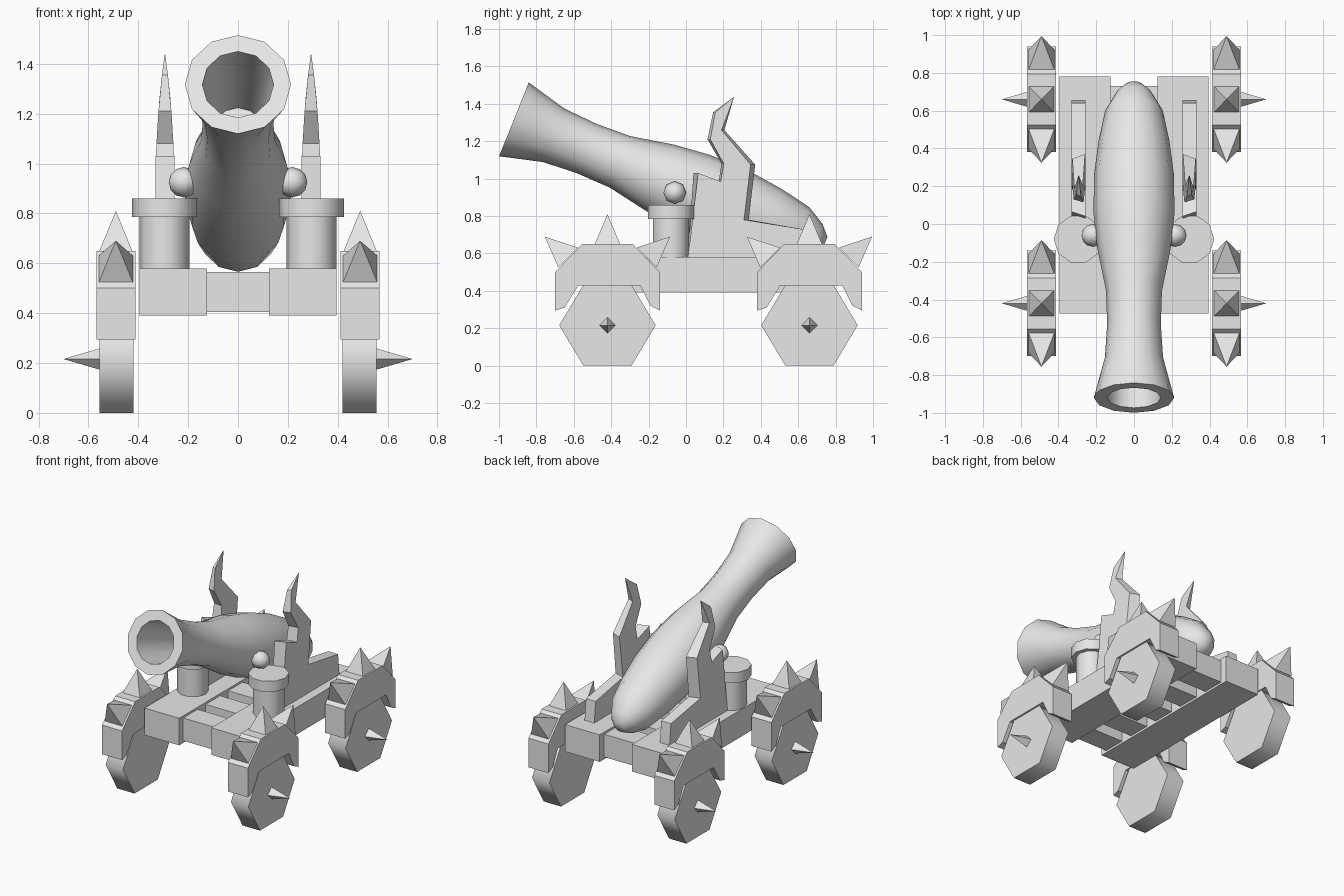
import bpy, bmesh, math
from mathutils import Vector, Matrix

if "Cube" in bpy.data.objects:
    bpy.data.objects.remove(bpy.data.objects["Cube"])

grey = bpy.data.materials.new("plain_grey")
grey.diffuse_color = (0.8, 0.8, 0.8, 1)
grey.use_nodes = True
grey.node_tree.nodes["Principled BSDF"].inputs["Base Color"].default_value = grey.diffuse_color


def finish(bm, name, smooth=None):
    bmesh.ops.recalc_face_normals(bm, faces=bm.faces[:])
    me = bpy.data.meshes.new(name)
    bm.to_mesh(me)
    bm.free()
    me.materials.append(grey)
    ob = bpy.data.objects.new(name, me)
    bpy.context.collection.objects.link(ob)
    if smooth:
        bpy.ops.object.select_all(action='DESELECT')
        ob.select_set(True)
        bpy.context.view_layer.objects.active = ob
        bpy.ops.object.shade_smooth_by_angle(angle=math.radians(smooth))
    return ob


def loft(rings, name, smooth=None, close=False):
    """Skin a list of equal-length point rings; cap the ends or join them."""
    bm = bmesh.new()
    vs = [[bm.verts.new(p) for p in r] for r in rings]
    n = len(vs[0])
    pairs = list(zip(vs, vs[1:]))
    for a, b in pairs:
        for i in range(n):
            j = (i + 1) % n
            bm.faces.new((a[i], a[j], b[j], b[i]))
    bm.faces.new(vs[0])
    bm.faces.new(vs[-1])
    return finish(bm, name, smooth)


def slab(profile, x0, x1, name, smooth=None):
    """Extrude a y-z outline along x."""
    return loft([[(x, y, z) for y, z in profile] for x in (x0, x1)], name, smooth)


def box(x0, x1, y0, y1, z0, z1, name):
    return slab([(y0, z0), (y1, z0), (y1, z1), (y0, z1)], x0, x1, name)


def disc(cx, cy, r, z0, z1, name, n=10):
    ring = [(cx + r * math.cos(2 * math.pi * i / n),
             cy + r * math.sin(2 * math.pi * i / n)) for i in range(n)]
    return loft([[(x, y, z) for x, y in ring] for z in (z0, z1)], name, 40)


def spike(base, u, v, tip, name):
    """Four-sided pyramid with half-axes u and v."""
    b, u, v = Vector(base), Vector(u), Vector(v)
    bm = bmesh.new()
    q = [bm.verts.new(p) for p in (b + u + v, b - u + v, b - u - v, b + u - v)]
    t = bm.verts.new(tip)
    bm.faces.new(q)
    for i in range(4):
        bm.faces.new((q[i], q[(i + 1) % 4], t))
    return finish(bm, name)


# Barrel: lathe along a tilted axis, with the bore turned inward at the muzzle
muzzle = Vector((0, -0.92, 1.317))
axis = Vector((0, 0.928, -0.372))
up = Vector((0, 0.372, 0.928))
profile = [(0.5, 0.10), (0, 0.143), (0, 0.213), (0.08, 0.192), (0.23, 0.154),
           (0.42, 0.142), (0.61, 0.148), (0.85, 0.194), (1.05, 0.214),
           (1.27, 0.212), (1.47, 0.187), (1.64, 0.152), (1.74, 0.095), (1.79, 0.04)]
N = 12
loft([[muzzle + axis * t + r * (up * math.cos(2 * math.pi * i / N)
       + Vector((1, 0, 0)) * math.sin(2 * math.pi * i / N)) for i in range(N)]
      for t, r in profile], "barrel", 45)

# Cross beams between the side rails
for k in range(5):
    y = -0.35 + 0.25 * k
    box(-0.13, 0.13, y - 0.08, y + 0.08, 0.405, 0.565, "cross_beam")

fender = [(-0.28, 0.295), (-0.28, 0.50), (-0.135, 0.65), (0.135, 0.65), (0.28, 0.50),
          (0.28, 0.295), (0.23, 0.32), (0.175, 0.43), (-0.155, 0.43), (-0.23, 0.31)]

# Horned bracket outline: y, z, half thickness, y shift of the outer face
bracket = [(0.01, 0.575, 0.0375, 0), (0.04, 1.03, 0.0375, 0.025),
           (0.175, 0.985, 0.0375, 0.01), (0.19, 1.08, 0.034, 0.012),
           (0.115, 1.21, 0.026, 0.015), (0.145, 1.355, 0.012, 0.012),
           (0.257, 1.437, 0.001, 0), (0.205, 1.26, 0.022, -0.015),
           (0.37, 1.075, 0.034, -0.025), (0.335, 0.78, 0.0375, -0.025),
           (0.64, 0.727, 0.0375, 0), (0.655, 0.575, 0.0375, 0)]

for s in (1, -1):
    box(s * 0.125, s * 0.395, -0.475, 0.78, 0.39, 0.58, "side_rail")

    # Posts with wide caps
    disc(s * 0.295, -0.08, 0.10, 0.575, 0.79, "post")
    disc(s * 0.295, -0.08, 0.13, 0.785, 0.86, "post_cap")

    # Trunnion ball
    bm = bmesh.new()
    bmesh.ops.create_uvsphere(bm, u_segments=8, v_segments=6, radius=0.061,
        matrix=Matrix.Translation((s * 0.217, -0.06, 0.925))
        @ Matrix.Rotation(math.pi / 2, 4, 'Y'))
    finish(bm, "trunnion", 50)

    # Horned brackets
    loft([[(s * (0.293 - h), y, z) for y, z, h, d in bracket],
          [(s * (0.293 + h), y + d, z) for y, z, h, d in bracket]], "horned_bracket")

    for cy in (-0.42, 0.66):
        # Hexagonal wheel and its hub spike
        hexagon = [(cy + 0.258 * math.cos(math.pi * i / 3),
                    0.216 + 0.249 * math.sin(math.pi * i / 3)) for i in range(6)]
        slab(hexagon, s * 0.42, s * 0.555, "wheel", 65)
        spike((s * 0.55, cy, 0.216), (0, 0.022, 0.022), (0, 0.022, -0.022),
              (s * 0.70, cy, 0.216), "hub_spike")
        # Fender with three spikes
        slab([(cy + y, z) for y, z in fender], s * 0.412, s * 0.567, "fender")
        spike((s * 0.49, cy, 0.645), (0.068, 0, 0), (0, 0.07, 0),
              (s * 0.49, cy, 0.81), "fender_spike")
        for f in (1, -1):
            spike((s * 0.49, cy + f * 0.21, 0.578), (0.068, 0, 0),
                  (0, f * 0.053, -0.053), (s * 0.49, cy + f * 0.335, 0.69),
                  "fender_spike")
